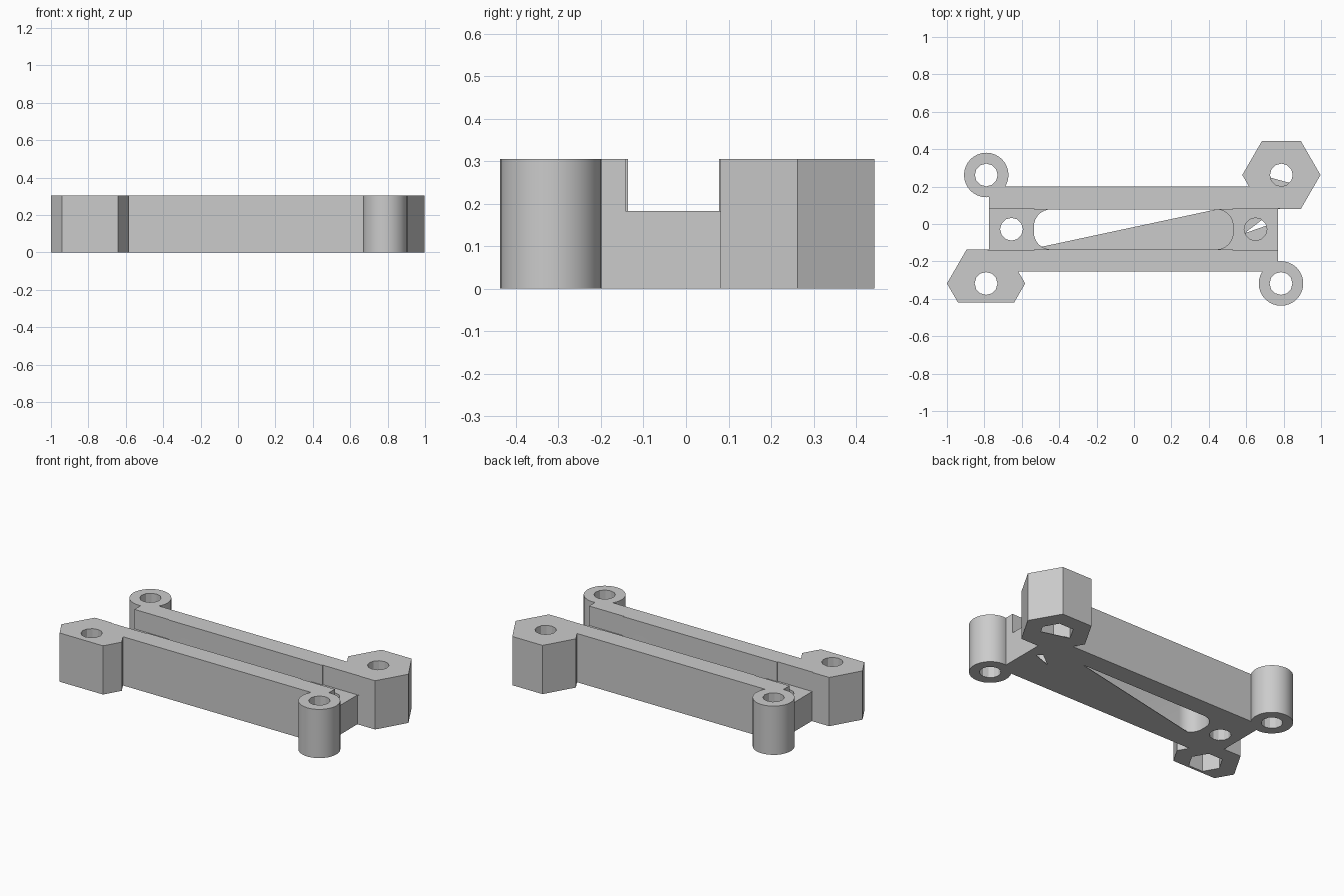
import bpy, bmesh, math
from mathutils import Vector

if "Cube" in bpy.data.objects:
    bpy.data.objects.remove(bpy.data.objects["Cube"], do_unlink=True)

grey = bpy.data.materials.new("plain_grey")
grey.use_nodes = True
grey.diffuse_color = (0.6, 0.6, 0.6, 1)
grey.node_tree.nodes["Principled BSDF"].inputs["Base Color"].default_value = (0.6, 0.6, 0.6, 1)

HEIGHT, FLOOR = 0.305, 0.183
NUT_DEPTH = 0.12
MID_Y = -0.028


def ngon(cx, cy, r, sides):
    return [(cx + r * math.cos(2 * math.pi * i / sides),
             cy + r * math.sin(2 * math.pi * i / sides)) for i in range(sides)]


def rect(x0, x1, y0, y1):
    return [(x0, y0), (x1, y0), (x1, y1), (x0, y1)]


def rounded(x0, x1, y0, y1, r, steps=8):
    pts = []
    corners = [(x1 - r, y1 - r), (x0 + r, y1 - r), (x0 + r, y0 + r), (x1 - r, y0 + r)]
    for q, (cx, cy) in enumerate(corners):
        for i in range(steps + 1):
            a = math.pi / 2 * (q + i / steps)
            pts.append((cx + r * math.cos(a), cy + r * math.sin(a)))
    return pts


def prism(name, pts, z0, z1, keep_right_of=None):
    """Extrude an outline, optionally keeping only what lies right of a line a->b."""
    bm = bmesh.new()
    bm.faces.new([bm.verts.new((x, y, z0)) for x, y in pts])
    if keep_right_of:
        a, b = (Vector((*p, z0)) for p in keep_right_of)
        d = b - a
        bmesh.ops.bisect_plane(bm, geom=bm.verts[:] + bm.edges[:] + bm.faces[:], plane_co=a,
                               plane_no=(-d.y, d.x, 0), clear_outer=True)
    new = bmesh.ops.extrude_face_region(bm, geom=bm.faces[:])["geom"]
    bmesh.ops.translate(bm, vec=(0, 0, z1 - z0),
                        verts=[v for v in new if isinstance(v, bmesh.types.BMVert)])
    bmesh.ops.recalc_face_normals(bm, faces=bm.faces[:])
    me = bpy.data.meshes.new(name)
    bm.to_mesh(me)
    bm.free()
    me.materials.append(grey)
    ob = bpy.data.objects.new(name, me)
    bpy.context.collection.objects.link(ob)
    return ob


def combine(target, tool, operation):
    mod = target.modifiers.new(operation.lower(), "BOOLEAN")
    mod.operation, mod.solver, mod.object = operation, "EXACT", tool
    bpy.context.view_layer.objects.active = target
    bpy.ops.object.modifier_apply(modifier=mod.name)
    bpy.data.objects.remove(tool, do_unlink=True)


# Long central bar
body = prism("bracket_body", rect(-0.775, 0.77, -0.255, 0.2), 0, HEIGHT)

# Corner bosses: two hexagonal, two round
hexes = [(-0.791, -0.318), (0.788, 0.262)]
rounds = [(-0.79, 0.262), (0.786, -0.318)]
front_hex = prism("front_hex_boss", ngon(*hexes[0], 0.209, 6), 0, HEIGHT, ((1, -0.42), (-1, -0.42)))
back_hex = prism("back_hex_boss", ngon(*hexes[1], 0.209, 6), 0, HEIGHT)
for boss in (front_hex, back_hex):
    combine(body, boss, "UNION")
for c in rounds:
    combine(body, prism("round_boss", ngon(*c, 0.119, 32), 0, HEIGHT), "UNION")

# Channel between the walls, a little wider over the end pads
for x0, x1 in ((-0.78, -0.535), (0.53, 0.78)):
    combine(body, prism("pad_cut", rect(x0, x1, -0.142, 0.083), FLOOR, 0.5), "DIFFERENCE")
combine(body, prism("channel_cut", rect(-0.54, 0.535, -0.136, 0.078), FLOOR, 0.5), "DIFFERENCE")
slot = rounded(-0.535, 0.53, -0.136, 0.078, 0.09)
combine(body, prism("slot_cut", slot, -0.1, 0.4), "DIFFERENCE")

# Screw holes and nut pockets
pads = [(-0.655, MID_Y), (0.65, MID_Y)]
for c in hexes + rounds + pads:
    combine(body, prism("hole_cut", ngon(*c, 0.061, 12), -0.1, 0.5), "DIFFERENCE")
for c in hexes:
    combine(body, prism("nut_cut", ngon(*c, 0.1, 6), -0.1, NUT_DEPTH), "DIFFERENCE")

# Thin webs closing parts of the openings on the underside
THIN = 0.003
prism("slot_web", slot, 0, THIN, ((-0.495, -0.122), (0.44, 0.078)))
prism("nut_web", ngon(*hexes[1], 0.1, 6), 0, THIN, ((0.686, 0.26), (0.842, 0.217)))
pad_hole = ngon(*pads[1], 0.061, 12)
prism("pad_web_front", pad_hole, 0, THIN, ((0.59, -0.05), (0.71, -0.008)))
prism("pad_web_back", pad_hole, 0, THIN, ((0.687, 0.024), (0.59, -0.05)))

# Smooth round bosses, crisp edges elsewhere
bpy.ops.object.select_all(action="DESELECT")
body.select_set(True)
bpy.context.view_layer.objects.active = body
bpy.ops.object.shade_smooth_by_angle(angle=math.radians(20))
